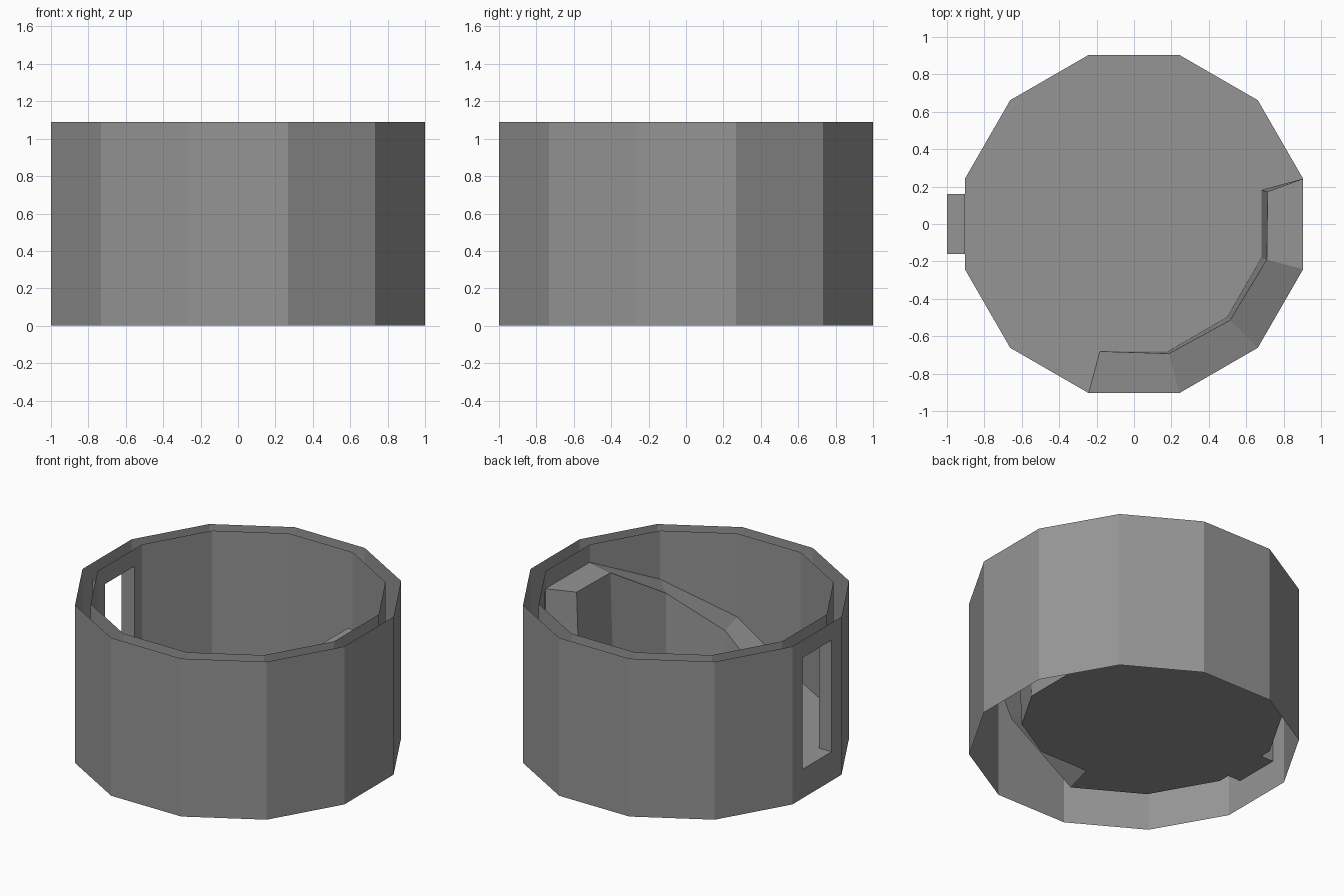
import bpy, math

if "Cube" in bpy.data.objects:
    bpy.data.objects.remove(bpy.data.objects["Cube"])

H = 1.09                          # full height
FLOOR = 0.20                      # raised floor level
R_OUT = 1 / math.cos(math.radians(15))
R_IN = 0.936
R_RAMP = 0.705                    # foot of the ramp's inner side
DOOR_W, DOOR_TOP = 0.16, 0.97     # doorway half width and top

stone = bpy.data.materials.new("grey stone")
stone.diffuse_color = (0.3, 0.3, 0.3, 1)
stone.use_nodes = True
stone.node_tree.nodes["Principled BSDF"].inputs["Base Color"].default_value = stone.diffuse_color


def pt(az, r, z):
    a = math.radians(az)
    return (r * math.cos(a), r * math.sin(a), z)


def make(name, faces):
    """Build an object from faces given as corner points, sharing equal points."""
    index, polys = {}, []
    for f in faces:
        ids = []
        for p in f:
            key = tuple(round(c, 5) for c in p)
            i = index.setdefault(key, len(index))
            if i not in ids:
                ids.append(i)
        if len(ids) > 2:
            polys.append(ids)
    me = bpy.data.meshes.new(name)
    me.from_pydata(list(index), [], polys)
    me.materials.append(stone)
    ob = bpy.data.objects.new(name, me)
    bpy.context.collection.objects.link(ob)
    return ob


def wall(name, r, bottom, inward):
    """Twelve-sided thin shell with a doorway cut in the -x side."""
    faces = []
    for k in range(12):
        a, b = 15 + 30 * k, 45 + 30 * k
        za, zb = bottom(a % 360), bottom(b % 360)
        if a == 165:
            x, y = -r * math.cos(math.radians(15)), r * math.sin(math.radians(15))
            w = DOOR_W
            A, B, C, D = (x, y, za), (x, -y, zb), (x, -y, H), (x, y, H)
            e, f = (x, w, FLOOR), (x, -w, FLOOR)
            g, h = (x, -w, DOOR_TOP), (x, w, DOOR_TOP)
            faces += [(A, e, h, D), (f, B, C, g), (h, g, C, D)]
            if za < FLOOR:
                faces.append((A, B, f, e))
        else:
            faces.append((pt(a, r, za), pt(b, r, zb), pt(b, r, H), pt(a, r, H)))
    if inward:
        faces = [f[::-1] for f in faces]
    return make(name, faces)


# Ramp rim heights by corner angle: landing, then falling to the floor
ramp = [(15, 0.97), (345, 0.967), (315, 0.755), (285, 0.515), (255, FLOOR)]

# Outer shell
wall("outer_wall", R_OUT, lambda a: 0.0, False)


# Inner shell, stopping at the ramp where there is one
def inner_bottom(a):
    return dict(ramp).get(a, FLOOR)


inner = wall("inner_wall", R_IN, inner_bottom, True)

# Floor, leaving the area under the ramp open
floor = [pt(a, R_IN, FLOOR) for a in range(15, 256, 30)]
floor += [pt(a, R_RAMP, FLOOR) for a, z in reversed(ramp)]
make("floor", [floor])

# Ramp with slightly battered inner side and closed high end
rows = []
for a, z in ramp:
    top_az = 13.6 if a == 15 else a
    rows.append((pt(a, R_IN, z),
                 pt(top_az, R_RAMP + (z - FLOOR) * 0.039, z),
                 pt(a, R_RAMP, FLOOR)))
faces = []
for (o1, t1, b1), (o2, t2, b2) in zip(rows, rows[1:]):
    faces += [(o1, t1, t2, o2), (t1, b1, b2, t2)]
faces.append((rows[0][0], pt(15, R_IN, FLOOR), rows[0][2], rows[0][1]))
make("ramp", faces)

# Doorway lining between the two shells
xi = -R_IN * math.cos(math.radians(15))
loop = [(DOOR_W, FLOOR), (-DOOR_W, FLOOR), (-DOOR_W, DOOR_TOP), (DOOR_W, DOOR_TOP)]
faces = []
for i in range(4):
    (y1, z1), (y2, z2) = loop[i], loop[(i + 1) % 4]
    faces.append(((-1, y1, z1), (-1, y2, z2), (xi, y2, z2), (xi, y1, z1)))
make("doorway_lining", faces)
